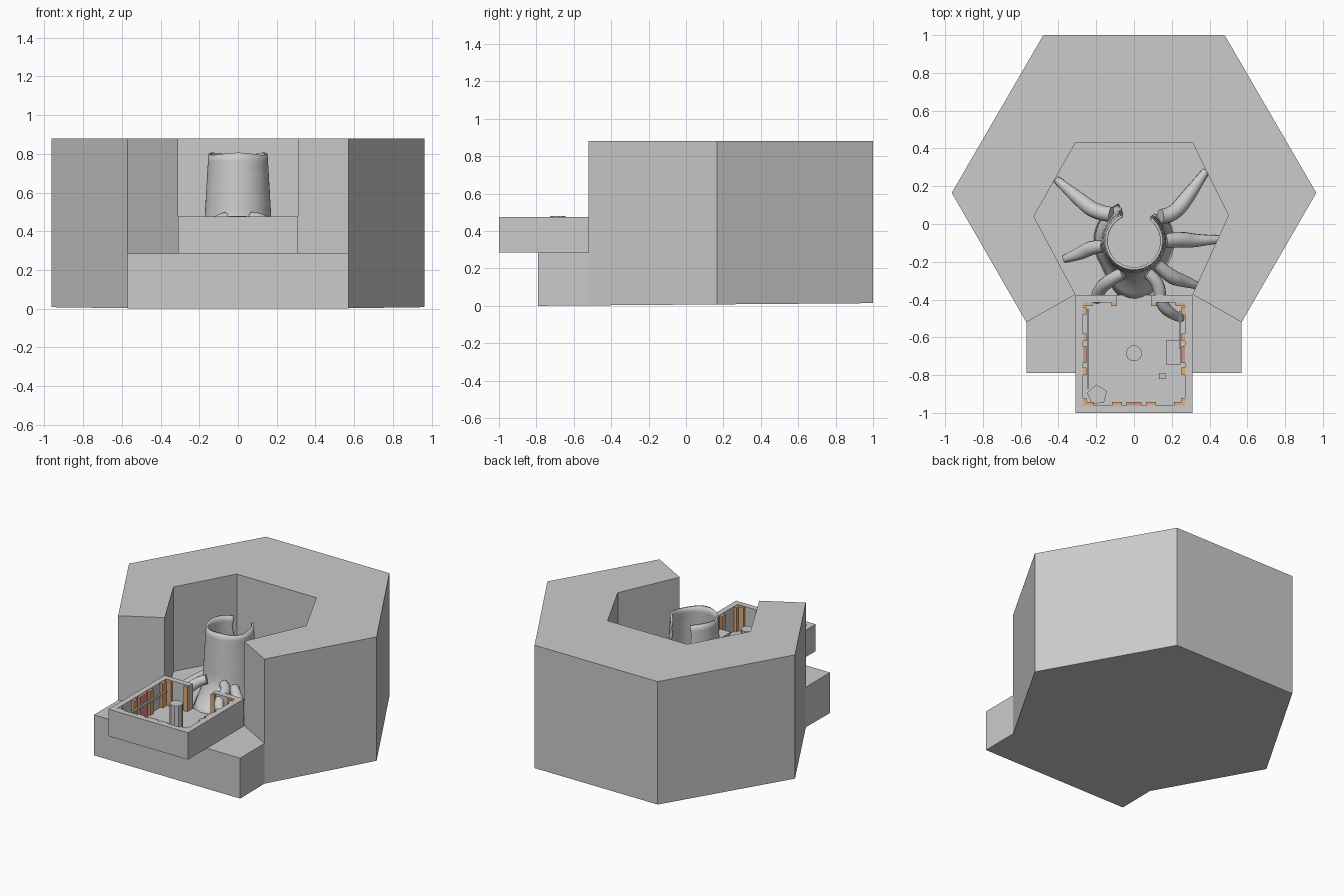
import bpy, bmesh, math, random
from mathutils import Vector

if "Cube" in bpy.data.objects:
    bpy.data.objects.remove(bpy.data.objects["Cube"])

random.seed(4)
FLOOR, TOP = 0.285, 0.88


def mesh_object(name, bm, mat=None):
    bmesh.ops.recalc_face_normals(bm, faces=bm.faces)
    me = bpy.data.meshes.new(name)
    bm.to_mesh(me)
    bm.free()
    ob = bpy.data.objects.new(name, me)
    bpy.context.collection.objects.link(ob)
    if mat:
        me.materials.append(mat)
    return ob


def prism(name, outline, z0, z1, mat=None):
    bm = bmesh.new()
    low = [bm.verts.new((x, y, z0)) for x, y in outline]
    high = [bm.verts.new((x, y, z1)) for x, y in outline]
    bm.faces.new(low)
    bm.faces.new(high)
    n = len(outline)
    for i in range(n):
        j = (i + 1) % n
        bm.faces.new((low[i], low[j], high[j], high[i]))
    return mesh_object(name, bm, mat)


def box(name, x, y, w, d, z0, z1, mat=None):
    a, b = w / 2, d / 2
    return prism(name, [(x - a, y - b), (x + a, y - b), (x + a, y + b), (x - a, y + b)], z0, z1, mat)


def ngon(x, y, r, n, turn=0.0):
    return [(x + r * math.cos(turn + 2 * math.pi * i / n),
             y + r * math.sin(turn + 2 * math.pi * i / n)) for i in range(n)]


def colour(name, rgb):
    m = bpy.data.materials.new(name)
    m.diffuse_color = (*rgb, 1)
    m.use_nodes = True
    m.node_tree.nodes["Principled BSDF"].inputs["Base Color"].default_value = m.diffuse_color
    return m


orange = colour("orange_trim", (0.75, 0.42, 0.2))
red = colour("red_trim", (0.7, 0.28, 0.25))

# Hexagonal shell: outer wall, open courtyard and front step in one solid
outer = [(.57, -.52), (.965, .165), (.48, 1), (-.48, 1), (-.965, .165), (-.57, -.52)]
inner = [(-.31, -.373), (-.53, .04), (-.31, .43), (.31, .43), (.50, .045), (.31, -.373)]
step = [(-.57, -.79), (.57, -.79)]
bm = bmesh.new()


def ring(points, z):
    return [bm.verts.new((x, y, z(y) if callable(z) else z)) for x, y in points]


def under(y):
    return 0.008 * (y + .79)


ob_, ot = ring(outer, under), ring(outer, TOP)
of0, of5 = ring([outer[0], outer[5]], FLOOR)
nf, nt = ring(inner, FLOOR), ring(inner, TOP)
sb, sf = ring(step, under), ring(step, FLOOR)
bm.faces.new(ot + nt)
bm.faces.new(sb + ob_)
bm.faces.new([of5] + sf + [of0] + nf[::-1])
for i in range(5):
    side = [ob_[i], ob_[i + 1]]
    side += [of5] if i == 4 else []
    side += [ot[i + 1], ot[i]]
    side += [of0] if i == 0 else []
    bm.faces.new(side)
low, high = [of5] + nf + [of0], [ot[5]] + nt + [ot[0]]
for i in range(7):
    bm.faces.new((low[i], low[i + 1], high[i + 1], high[i]))
low, high = [ob_[5]] + sb + [ob_[0]], [of5] + sf + [of0]
for i in range(3):
    bm.faces.new((low[i], low[i + 1], high[i + 1], high[i]))
mesh_object("hexagonal_shell", bm)

# Front room: floor and a wall with a doorway at the back
half = [(.09, -.375), (.31, -.375), (.31, -1), (.27, -.96), (.27, -.415), (.09, -.415)]
wall = half[:3] + [(-x, y) for x, y in half[2::-1]] + [(-x, y) for x, y in half[:2:-1]] + half[3:]
prism("room_wall", wall, FLOOR, .475)
box("room_floor", 0, -.6875, .62, .625, FLOOR, .30)

# Coloured posts around the room
for i, y in enumerate((-.46, -.60, -.69, -.78, -.94)):
    for s in (-1, 1):
        box("side_post", s * .262, y, .022, .09 if i == 2 else .04, .30, .472, red if i == 2 else orange)
for i, x in enumerate((-.24, -.09, 0, .09, .24)):
    box("front_post", x, -.953, .08 if i == 2 else .055, .02, .30, .472, red if i == 2 else orange)
for s in (-1, 1):
    box("door_post", s * .105, -.42, .03, .03, .30, .472, orange)
    box("corner_post", s * .245, -.423, .05, .02, .30, .472, orange)

# Furniture
prism("centre_post", ngon(0, -.685, .043, 10), .30, .48)
box("desk_top", .21, -.68, .08, .125, .375, .39)
for y in (-.73, -.63):
    box("desk_leg", .21, y, .07, .012, .30, .375)
box("stool", .15, -.805, .033, .033, .30, .34)
prism("corner_seat", ngon(-.195, -.905, .055, 5, .4), .30, .36)
box("left_rail", -.243, -.66, .012, .42, .40, .412)
box("right_rail", .243, -.56, .012, .2, .40, .412)

# Hollow tapering trunk, split at the back and spreading at the front
bm = bmesh.new()
COLS, ROWS = 48, 14
grid = []
for r in range(ROWS + 1):
    t = r / ROWS
    z = FLOOR + t * .515
    rad = .153 + .03 * (1 - t) + .03 * max(0, 1 - t / .3) ** 2
    a0 = math.radians(115 + random.uniform(-5, 5))
    a1 = math.radians(411 + random.uniform(-5, 5))
    row = []
    for c in range(COLS + 1):
        a = a0 + (a1 - a0) * c / COLS
        front = max(0, -math.sin(a)) ** 6
        q = rad + .11 * front * max(0, 1 - t / .38) ** 1.5
        lift = .006 * math.sin(3 * a) if r == ROWS else 0
        row.append(bm.verts.new((q * math.cos(a), -.09 + q * math.sin(a), z + lift)))
    grid.append(row)
for r in range(ROWS):
    for c in range(COLS):
        bm.faces.new((grid[r][c], grid[r][c + 1], grid[r + 1][c + 1], grid[r + 1][c]))
trunk = mesh_object("hollow_trunk", bm)
mod = trunk.modifiers.new("thickness", 'SOLIDIFY')
mod.thickness = .014
mod.offset = -1
for p in trunk.data.polygons:
    p.use_smooth = True


# Roots: tapering tubes that bend down from the trunk
def root(name, pts):
    cu = bpy.data.curves.new(name, 'CURVE')
    cu.dimensions = '3D'
    cu.bevel_depth = 1
    cu.bevel_resolution = 4
    cu.resolution_u = 6
    cu.use_fill_caps = True
    sp = cu.splines.new('NURBS')
    sp.points.add(len(pts) - 1)
    for p, (x, y, z, r) in zip(sp.points, pts):
        p.co = (x, y, z, 1)
        p.radius = r
    sp.order_u = 3
    sp.use_endpoint_u = True
    ob = bpy.data.objects.new(name, cu)
    bpy.context.collection.objects.link(ob)
    bpy.ops.object.select_all(action='DESELECT')
    ob.select_set(True)
    bpy.context.view_layer.objects.active = ob
    bpy.ops.object.convert(target='MESH')
    bpy.ops.object.shade_smooth_by_angle(angle=math.radians(50))


root("back_left_root", [(-.12, .05, .43, .04), (-.2, .06, .40, .042), (-.29, .13, .34, .04), (-.41, .235, .30, .02)])
root("left_root", [(-.16, -.12, .43, .03), (-.22, -.12, .38, .04), (-.29, -.16, .33, .035), (-.37, -.185, .30, .02)])
root("back_right_root", [(.14, .04, .43, .04), (.2, .04, .40, .042), (.29, .15, .34, .04), (.38, .28, .30, .02)])
root("right_root", [(.16, -.09, .43, .035), (.24, -.08, .38, .045), (.33, -.09, .33, .035), (.45, -.08, .30, .02)])
root("front_left_root", [(-.06, -.26, .47, .03), (-.12, -.29, .45, .035), (-.19, -.35, .36, .035), (-.2, -.40, .31, .03)])
root("front_right_root", [(.07, -.26, .47, .03), (.13, -.30, .46, .035), (.14, -.42, .43, .033), (.2, -.48, .38, .03), (.25, -.5, .31, .02)])
root("side_right_root", [(.12, -.21, .44, .03), (.19, -.28, .40, .04), (.26, -.30, .34, .035), (.33, -.325, .30, .02)])
